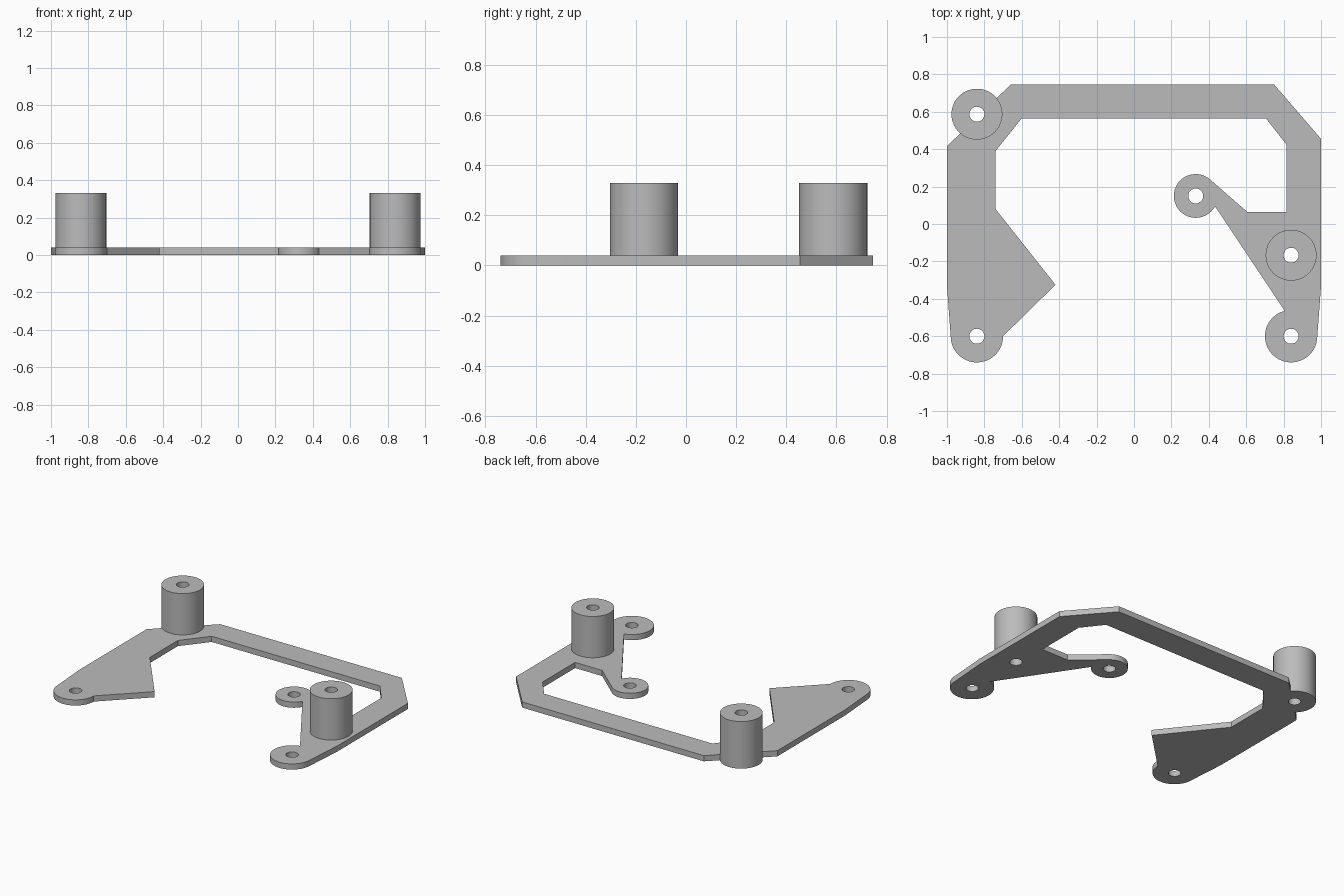
import bpy, bmesh
from math import cos, sin, radians

cube = bpy.data.objects.get("Cube")
if cube:
    bpy.data.objects.remove(cube, do_unlink=True)

THICK, TOP = 0.04, 0.33
HOLE_R, FOOT_R, ARM_R, POST_R = 0.04, 0.14, 0.117, 0.136
FOOT_RIGHT, FOOT_LEFT = (-0.84, -0.6), (0.84, -0.6)
POST_RIGHT, POST_LEFT = (-0.84, 0.587), (0.84, -0.167)
ARM_END = (0.33, 0.15)

grey = bpy.data.materials.new("plain grey")
grey.use_nodes = True
grey.diffuse_color = (0.5, 0.5, 0.5, 1)
grey.node_tree.nodes["Principled BSDF"].inputs["Base Color"].default_value = (0.5, 0.5, 0.5, 1)


def arc(centre, radius, start, end, steps=32):
    """Points along an arc, angles in degrees."""
    angles = [radians(start + (end - start) * i / steps) for i in range(steps + 1)]
    return [(centre[0] + radius * cos(a), centre[1] + radius * sin(a)) for a in angles]


def circle(centre, radius, steps=48):
    return arc(centre, radius, 0, 360, steps)[:-1]


def slab(name, outline, holes, bottom, top):
    """Extrude a flat outline with round holes."""
    bm = bmesh.new()
    edges = []
    for loop in [outline] + [circle(h, HOLE_R) for h in holes]:
        verts = [bm.verts.new((x, y, bottom)) for x, y in loop]
        edges += [bm.edges.new((v, verts[i - 1])) for i, v in enumerate(verts)]
    bmesh.ops.triangle_fill(bm, edges=edges, use_beauty=True, normal=(0, 0, 1))
    result = bmesh.ops.extrude_face_region(bm, geom=bm.faces[:], use_keep_orig=True)
    raised = [g for g in result["geom"] if isinstance(g, bmesh.types.BMVert)]
    bmesh.ops.translate(bm, verts=raised, vec=(0, 0, top - bottom))
    bmesh.ops.recalc_face_normals(bm, faces=bm.faces[:])
    mesh = bpy.data.meshes.new(name)
    bm.to_mesh(mesh)
    bm.free()
    mesh.materials.append(grey)
    obj = bpy.data.objects.new(name, mesh)
    bpy.context.collection.objects.link(obj)
    bpy.ops.object.select_all(action="DESELECT")
    obj.select_set(True)
    bpy.context.view_layer.objects.active = obj
    bpy.ops.object.shade_smooth_by_angle(angle=radians(30))


# Bracket plate: inner edge, arm, left foot, outer edge, post lobe, right foot
outline = [(-0.42, -0.325), (-0.74, 0.08), (-0.74, 0.39), (-0.6, 0.565),
           (0.705, 0.565), (0.815, 0.425), (0.815, 0.065), (0.605, 0.065)]
outline += arc(ARM_END, ARM_R, 48, 332)
outline += arc(FOOT_LEFT, FOOT_R, 104, 360)
outline += [(1, -0.33), (1, 0.455), (0.75, 0.745), (-0.66, 0.745)]
outline += arc(POST_RIGHT, POST_R, 39, 229)
outline += [(-1, 0.415), (-1, -0.33)]
outline += arc(FOOT_RIGHT, FOOT_R, 180, 360)
slab("bracket_plate", outline,
     [FOOT_RIGHT, FOOT_LEFT, ARM_END, POST_RIGHT, POST_LEFT], 0, THICK)

# Hollow standoff posts
for name, centre in (("right_post", POST_RIGHT), ("left_post", POST_LEFT)):
    slab(name, circle(centre, POST_R, 64), [centre], THICK, TOP)
